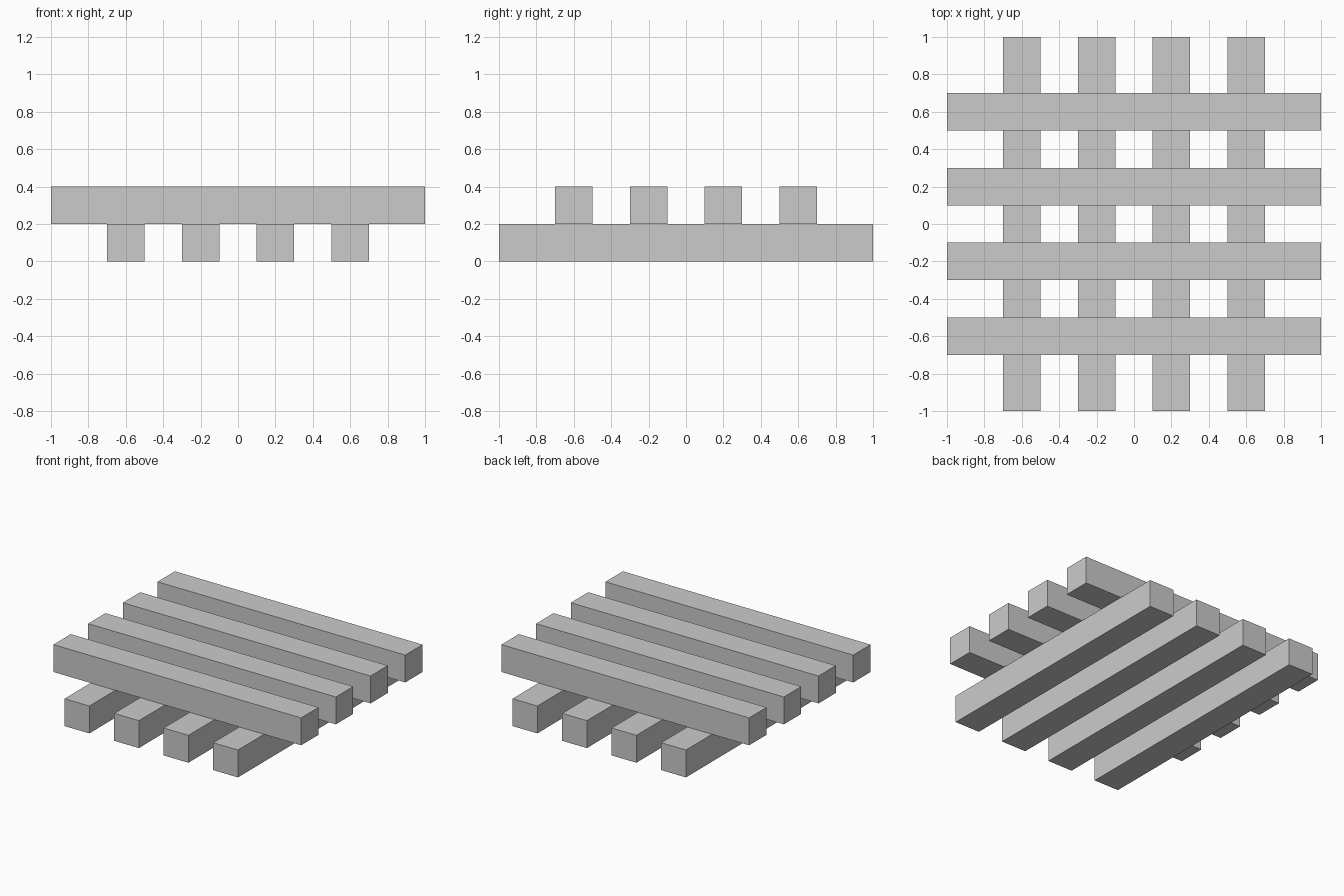
import bpy

if "Cube" in bpy.data.objects:
    bpy.data.objects.remove(bpy.data.objects["Cube"])

BAR = 0.2      # square section of each bar
LENGTH = 2.0
OFFSETS = (-0.6, -0.2, 0.2, 0.6)


def add_bar(name, location, size):
    bpy.ops.mesh.primitive_cube_add(size=1, location=location)
    bar = bpy.context.object
    bar.name = name
    bar.scale = size
    bpy.ops.object.transform_apply(location=False, rotation=False, scale=True)


for i, offset in enumerate(OFFSETS, 1):
    # Lower layer runs front to back
    add_bar(f"lower_bar_{i}", (offset, 0, BAR / 2), (BAR, LENGTH, BAR))
    # Upper layer lies across it, left to right
    add_bar(f"upper_bar_{i}", (0, offset, BAR * 1.5), (LENGTH, BAR, BAR))
